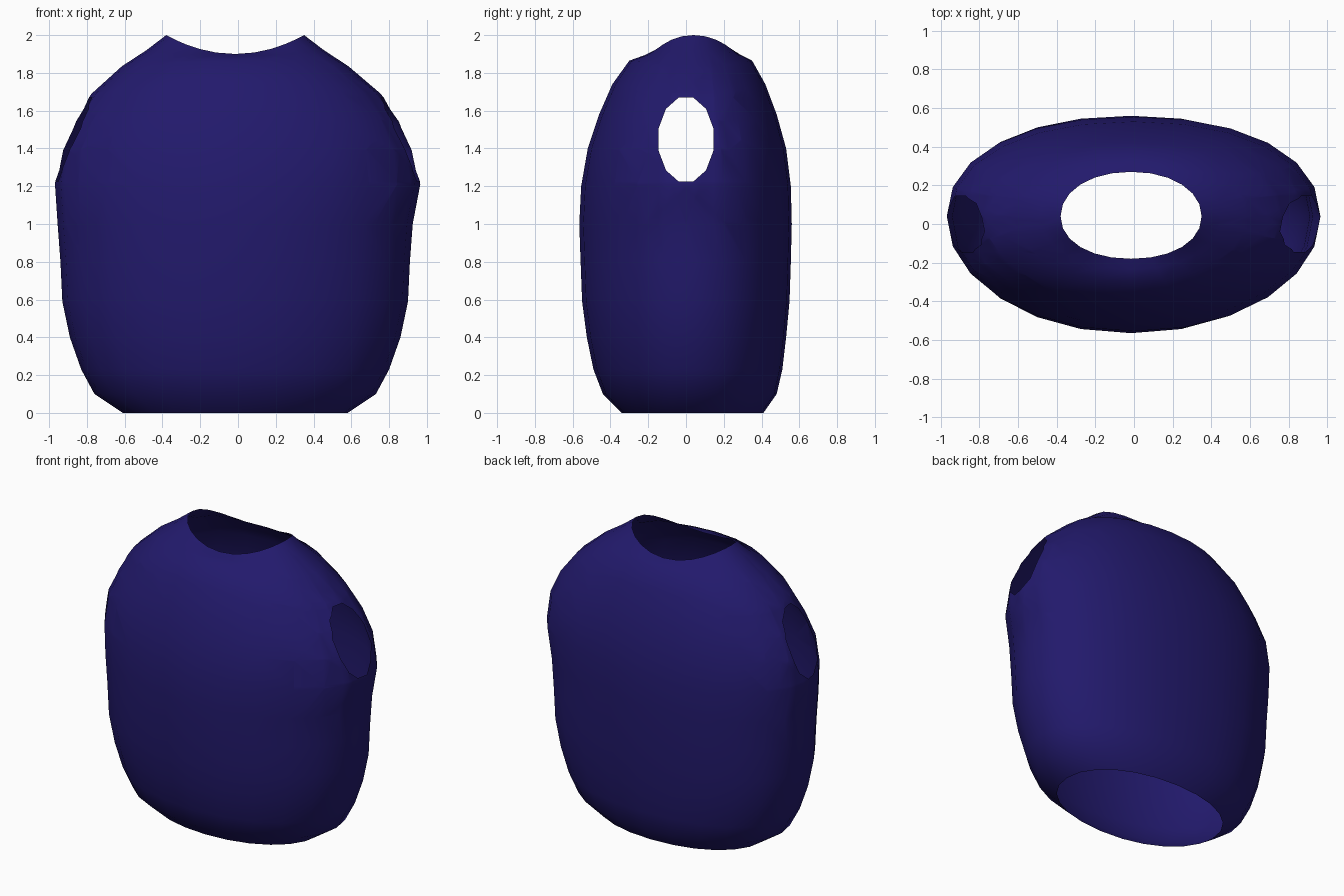
import bpy, bmesh, math
from mathutils import Vector

if "Cube" in bpy.data.objects:
    bpy.data.objects.remove(bpy.data.objects["Cube"])

SIDES = 24
# Cross-sections: centre x, radius x, front y, back y, height at sides, height at front/back
RINGS = [
    (-.015, .595, -.34, .41, 0, 0),
    (-.015, .745, -.44, .48, .10, .10),
    (-.015, .815, -.49, .51, .23, .23),
    (-.015, .875, -.525, .53, .40, .40),
    (-.015, .915, -.55, .548, .59, .59),
    (-.015, .925, -.558, .555, .80, .80),
    (-.015, .94, -.565, .56, 1.00, 1.00),
    (-.002, .967, -.555, .555, 1.21, 1.20),
    (-.003, .945, -.52, .53, 1.39, 1.40),
    (-.003, .875, -.46, .48, 1.54, 1.58),
    (-.010, .765, -.39, .42, 1.69, 1.74),
    (-.015, .60, -.30, .35, 1.835, 1.865),
    (-.015, .47, -.235, .305, 1.92, 1.888),
    (-.015, .365, -.18, .27, 2.0, 1.90),
]


def spow(v, e):
    return math.copysign(abs(v) ** e, v)


# Lofted body shell, open at hem and neck
bm = bmesh.new()
loops = []
for cx, rx, yf, yb, zs, zf in RINGS:
    loop = []
    for i in range(SIDES):
        a = 2 * math.pi * i / SIDES
        c, s = spow(math.cos(a), .95), spow(math.sin(a), .95)
        mid, ry = (yf + yb) / 2, (yb - yf) / 2
        shift = (.04 - mid) * c * c
        z = zf + (zs - zf) * c * c
        loop.append(bm.verts.new((cx + rx * c, mid + shift + ry * s, z)))
    loops.append(loop)
for lo, up in zip(loops, loops[1:]):
    for i in range(SIDES):
        j = (i + 1) % SIDES
        bm.faces.new((lo[i], lo[j], up[j], up[i]))

# Oval armholes: slice the sides along a polygon outline, then drop what lies inside
CZ, RY, RZ, N = 1.447, .15, .23, 12
outline = [Vector((0, RY * math.cos(2 * math.pi * (k + .5) / N),
                   CZ + RZ * math.sin(2 * math.pi * (k + .5) / N))) for k in range(N)]
edges = []
for p, q in zip(outline, outline[1:] + outline[:1]):
    d = q - p
    edges.append((p, Vector((0, d.z, -d.y)).normalized()))


def near(f):
    c = f.calc_center_median()
    return abs(c.x) > .5 and abs(c.y) < .35 and 1.0 < c.z < 1.9


for p, n in edges:
    faces = [f for f in bm.faces if near(f)]
    geom = set(faces)
    for f in faces:
        geom.update(f.edges)
        geom.update(f.verts)
    bmesh.ops.bisect_plane(bm, geom=list(geom), dist=1e-5, plane_co=p, plane_no=n)
inside = [f for f in bm.faces if near(f) and
          all((f.calc_center_median() - p).dot(n) < 0 for p, n in edges)]
bmesh.ops.delete(bm, geom=inside, context='FACES')

mesh = bpy.data.meshes.new("torso_shell")
bm.to_mesh(mesh)
bm.free()
torso = bpy.data.objects.new("torso_shell", mesh)
bpy.context.collection.objects.link(torso)

# Navy cloth
navy = bpy.data.materials.new("navy")
navy.diffuse_color = (.016, .010, .15, 1)
navy.use_nodes = True
navy.node_tree.nodes["Principled BSDF"].inputs["Base Color"].default_value = navy.diffuse_color
mesh.materials.append(navy)

bpy.context.view_layer.objects.active = torso
torso.select_set(True)
bpy.ops.object.shade_smooth_by_angle(angle=math.radians(50))
